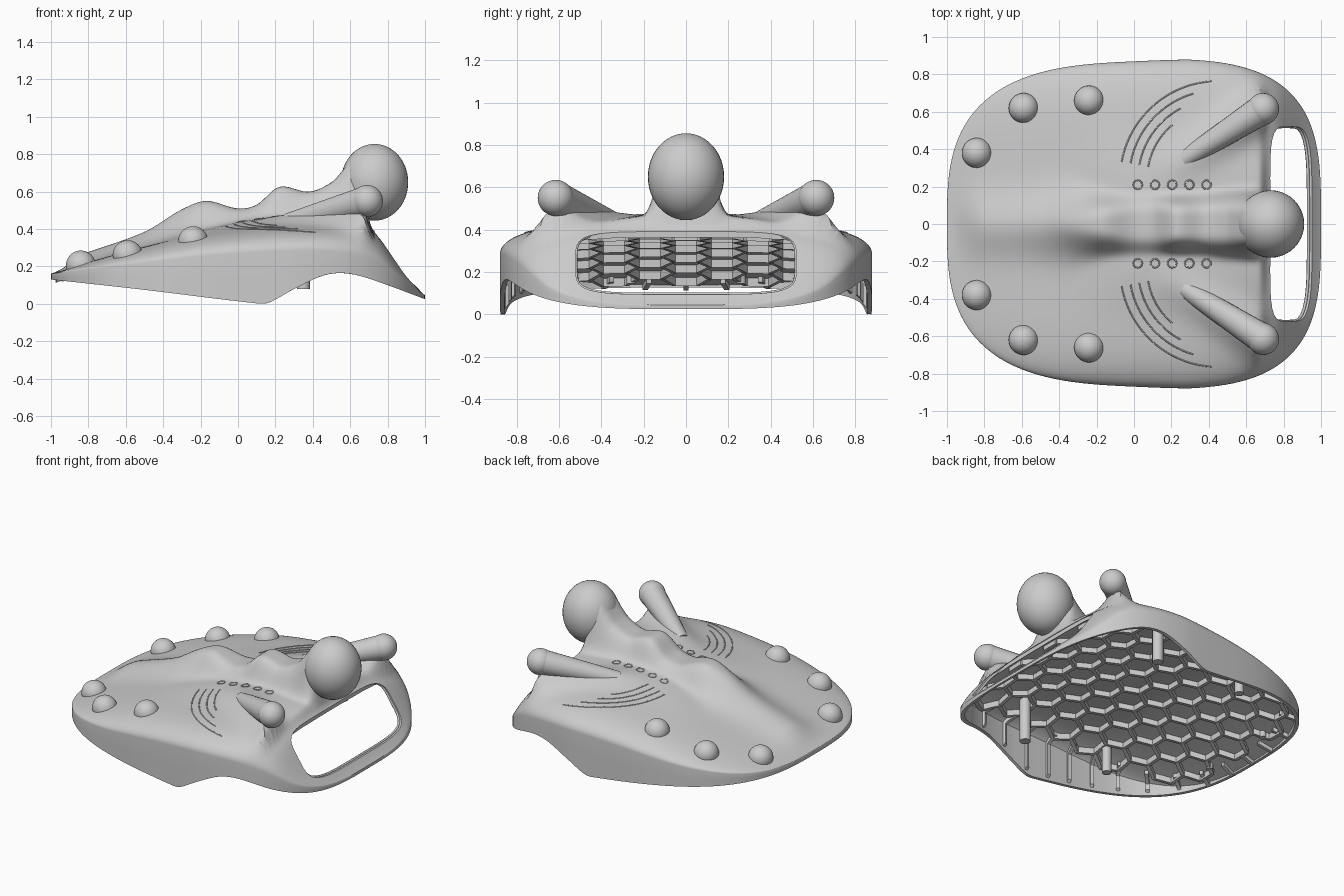
import bpy, bmesh, math
from mathutils import Vector, Matrix

old = bpy.data.objects.get("Cube")
if old:
    bpy.data.objects.remove(old)

grey = bpy.data.materials.new("plain_grey")
grey.use_nodes = True
grey.diffuse_color = (0.6, 0.6, 0.6, 1)
grey.node_tree.nodes["Principled BSDF"].inputs["Base Color"].default_value = (0.6, 0.6, 0.6, 1)


def curve_fn(pts):
    """Smooth function through (x, z) points."""
    n = len(pts)
    slope = []
    for i in range(n):
        a, b = pts[max(i - 1, 0)], pts[min(i + 1, n - 1)]
        slope.append((b[1] - a[1]) / (b[0] - a[0]))

    def f(x):
        x = min(max(x, pts[0][0]), pts[-1][0])
        i = 0
        while i < n - 2 and x > pts[i + 1][0]:
            i += 1
        (x0, y0), (x1, y1) = pts[i], pts[i + 1]
        h = x1 - x0
        t = (x - x0) / h
        return (y0 * (1 + 2 * t) * (1 - t) ** 2 + slope[i] * h * t * (1 - t) ** 2
                + y1 * t * t * (3 - 2 * t) + slope[i + 1] * h * t * t * (t - 1))
    return f


# Long profiles of the body: crown, rim, lower edge and raised spine
crown = curve_fn([(-1, .175), (-.8, .235), (-.5, .31), (-.2, .375), (.2, .42), (.6, .43),
                  (.7, .425), (.76, .385), (.82, .305), (.9, .19), (1, .05)])
rim = curve_fn([(-1, .16), (-.5, .22), (0, .27), (.5, .28), (.75, .22), (.9, .11), (1, .045)])
edge = curve_fn([(-1, .13), (-.5, .075), (.08, .005), (.16, .005), (.3, .08), (.45, .15),
                 (.55, .165), (.65, .15), (.8, .1), (1, .025)])
spine = curve_fn([(-1, .18), (-.9, .24), (-.5, .385), (-.3, .505), (-.17, .55), (0, .51), (.1, .53),
                  (.22, .625), (.38, .6), (.5, .65), (.56, .715), (.61, .78), (.75, .8)])


def step(x, a, b):
    t = min(max((x - a) / (b - a), 0), 1)
    return t * t * (3 - 2 * t)


def ring_scale(x, y):
    n = 3 if x < 0 else 3.4
    half = .883 - .045 * max(.3 - x, 0)
    return (abs(x) ** n + abs(y / half) ** n) ** (1 / n)


def base(x, y):
    s = min(ring_scale(x, y), 1)
    return rim(x) + (crown(x) - rim(x)) * math.sqrt(max(1 - s ** 5, 0))


def relief(x, y):
    """Outer surface with the web, limbs and spine raised on it."""
    z, y = base(x, y), abs(y)
    fade = 1 - step(x, .67, .72)
    z += .045 * math.exp(-(y / .42) ** 4) * step(x, -.5, .2) * fade
    ax, ay, dx, dy = .1, .24, .59, .38
    t = min(max(((x - ax) * dx + (y - ay) * dy) / (dx * dx + dy * dy), 0), 1)
    d = math.hypot(x - ax - t * dx, y - ay - t * dy)
    z += .12 * t ** 1.2 * math.exp(-(d / .1) ** 2) * fade
    w = .15 - .015 * step(x, -.5, -.1) + .015 * step(x, .3, .5)
    sharp = 2 + 3 * step(x, -.4, .1)
    rise = max(spine(x) - z, 0) * math.exp(-(y / w) ** sharp)
    return z + rise * step(x, -1, -.8) * (1 - step(x, .62, .72))


def finish(name, bm):
    bmesh.ops.recalc_face_normals(bm, faces=bm.faces)
    me = bpy.data.meshes.new(name)
    bm.to_mesh(me)
    bm.free()
    ob = bpy.data.objects.new(name, me)
    bpy.context.collection.objects.link(ob)
    me.materials.append(grey)
    return ob


# Hollow body shell: outer rings, wall, lower edge, inner rings
SEG, RINGS, INNER = 192, 84, 24
outline = []
for i in range(SEG):
    a = 2 * math.pi * i / SEG
    c, s = math.cos(a), math.sin(a)
    r = 1
    for _ in range(8):
        r /= ring_scale(c * r, s * r)
    outline.append((c * r, s * r))

bm = bmesh.new()
loops = []


def add_ring(scale, height):
    loops.append([bm.verts.new((x * scale, y * scale, height(x * scale, y * scale))) for x, y in outline])


def inner(x, y):
    return max(base(x, y) - .03, edge(x) + .003)


for i in range(1, RINGS + 1):
    add_ring(1 - (1 - i / RINGS) ** 1.6, relief)
add_ring(1, lambda x, y: (rim(x) + edge(x)) / 2)
add_ring(1, lambda x, y: edge(x))
add_ring(.975, lambda x, y: edge(x))
for i in range(INNER):
    add_ring(.975 * (1 - (i / INNER) ** 1.5), inner)
for lo, hi in zip(loops, loops[1:]):
    for i in range(SEG):
        j = (i + 1) % SEG
        bm.faces.new((lo[i], lo[j], hi[j], hi[i]))
for loop, z in ((loops[0], relief(0, 0)), (loops[-1], inner(0, 0))):
    pole = bm.verts.new((0, 0, z))
    for i in range(SEG):
        bm.faces.new((loop[i], loop[(i + 1) % SEG], pole))
shell = finish("body_shell", bm)

# Rounded opening through the sloping end
opening = []
for i in range(72):
    a = 2 * math.pi * i / 72
    c, s = math.cos(a), math.sin(a)
    r = (abs(c) ** 5 + abs(s) ** 5) ** -.2
    opening.append((.52 * c * r, .243 + .148 * s * r))
bm = bmesh.new()
face = bm.faces.new([bm.verts.new((.725, y, z)) for y, z in opening])
ext = bmesh.ops.extrude_face_region(bm, geom=[face])
bmesh.ops.translate(bm, vec=(.5, 0, 0), verts=[v for v in ext["geom"] if isinstance(v, bmesh.types.BMVert)])
cutter = finish("opening_cutter", bm)
cutter.hide_render = True
cut = shell.modifiers.new("opening", "BOOLEAN")
cut.operation, cut.solver, cut.object = "DIFFERENCE", "EXACT", cutter
bpy.context.view_layer.objects.active = shell
bpy.ops.object.modifier_apply(modifier=cut.name)
bpy.data.objects.remove(cutter)


def tube(name, pts, radius, cyclic=False):
    cu = bpy.data.curves.new(name, "CURVE")
    cu.dimensions, cu.bevel_depth, cu.bevel_resolution = "3D", radius, 1
    sp = cu.splines.new("POLY")
    sp.points.add(len(pts) - 1)
    for p, co in zip(sp.points, pts):
        p.co = (*co, 1)
    sp.use_cyclic_u = cyclic
    ob = bpy.data.objects.new(name, cu)
    bpy.context.collection.objects.link(ob)
    cu.materials.append(grey)


def slope_x(y, z):
    lo, hi = .7, 1
    for _ in range(20):
        mid = (lo + hi) / 2
        lo, hi = (mid, hi) if base(mid, y) > z else (lo, mid)
    return lo


tube("opening_lip", [(slope_x(y, z) - .02, y, z) for y, z in opening], .008, True)


def ball(name, co, radii, dome=False):
    bm = bmesh.new()
    bmesh.ops.create_uvsphere(bm, u_segments=40, v_segments=24, radius=1,
                              matrix=Matrix.Translation(co) @ Matrix.Diagonal((*radii, 1)))
    if dome:
        sunk = [v for v in bm.verts if v.co.z < base(v.co.x, v.co.y) - .025]
        bmesh.ops.delete(bm, geom=sunk, context="VERTS")
    return finish(name, bm)


def rod(bm, p, q, r0, r1, seg=24):
    p, q = Vector(p), Vector(q)
    rot = (q - p).to_track_quat("Z", "Y").to_matrix().to_4x4()
    bmesh.ops.create_cone(bm, cap_ends=True, segments=seg, radius1=r0, radius2=r1,
                          depth=(q - p).length, matrix=Matrix.Translation((p + q) / 2) @ rot)


# Big rounded head, limbs with knobs, and dome studs
ball("head", (.73, 0, .65), (.18, .18, .205))
for side, label in ((1, "back"), (-1, "front")):
    bm = bmesh.new()
    rod(bm, (.27, side * .345, .435), (.69, side * .615, .55), .05, .082)
    finish(label + "_limb", bm)
    ball(label + "_limb_knob", (.69, side * .615, .55), (.085,) * 3)
    for k, (x, y, top) in enumerate([(-.84, .38, .285), (-.59, .62, .34), (-.24, .66, .415)]):
        ball(f"{label}_stud_{k}", (x, side * y, top - .08), (.08,) * 3, True)

    # Fine raised arcs and little rings on the upper surface
    for k in range(4):
        pts = []
        for a in range(130 - 12 * k, 172, 4):
            r = .38 + .048 * k
            x, y = .45 + r * math.cos(math.radians(a)), .24 + r * math.sin(math.radians(a))
            pts.append((x, side * y, relief(x, y)))
        tube(f"{label}_arc_{k}", pts, .004)
    for k in range(5):
        pts = []
        for a in range(12):
            x = .02 + .092 * k + .024 * math.cos(a * math.pi / 6)
            y = .21 + .024 * math.sin(a * math.pi / 6)
            pts.append((x, side * y, relief(x, y)))
        tube(f"{label}_ring_{k}", pts, .004, True)


def bar(bm, p, q, width, depth):
    """Thin rib hanging from p to q."""
    d = (q - p).to_2d().normalized() * width / 2
    off = Vector((-d.y, d.x, 0))
    down = Vector((0, 0, -depth))
    v = [bm.verts.new(c) for c in (p + off, q + off, q - off, p - off,
                                   p + off + down, q + off + down, q - off + down, p - off + down)]
    for f in ((0, 1, 2, 3), (7, 6, 5, 4), (0, 4, 5, 1), (1, 5, 6, 2), (2, 6, 7, 3), (3, 7, 4, 0)):
        bm.faces.new([v[i] for i in f])


# Honeycomb ribs under the top
bm = bmesh.new()
R = .113
for row in range(-6, 7):
    for col in range(-7, 7):
        cx, cy = (col + (row % 2) / 2) * R * math.sqrt(3), row * 1.5 * R
        pts = []
        for k in range(4):
            a = math.radians(30 + 60 * k)
            x, y = cx + R * math.cos(a), cy + R * math.sin(a)
            pts.append(Vector((x, y, base(x, y) - .025)))
        for p, q in zip(pts, pts[1:]):
            if all(ring_scale(v.x, v.y) < .97 and v.x < .72 for v in (p, q)):
                bar(bm, p, q, .024, .04)
finish("honeycomb_ribs", bm)

# Ribs that follow the inner curve and run down the wall
bm = bmesh.new()
for i in range(0, SEG, 6):
    x, y = outline[i]
    if x < .72:
        pts = [Vector((x * s, y * s, inner(x * s, y * s) + .004)) for s in (.88, .92, .95, .975)]
        for p, q in zip(pts, pts[1:]):
            bar(bm, p, q, .024, .03)
        bar(bm, pts[2] + Vector((x, y, 0)) * .008, pts[3], .024, max(pts[3].z - edge(x) - .02, .005))
finish("wall_ribs", bm)

# Mounting posts
bm = bmesh.new()
for x, y, low, r in ((.35, .65, .08, .035), (-.32, .65, .1, .03), (-.84, .26, .145, .022)):
    for side in (1, -1):
        rod(bm, (x, side * y, low), (x, side * y, base(x, y) - .02), r, r, 16)
finish("mounting_posts", bm)

bpy.ops.object.select_all(action="DESELECT")
for ob in bpy.context.collection.objects:
    if ob.type == "MESH":
        ob.select_set(True)
        bpy.context.view_layer.objects.active = ob
bpy.ops.object.shade_smooth_by_angle(angle=math.radians(40))
